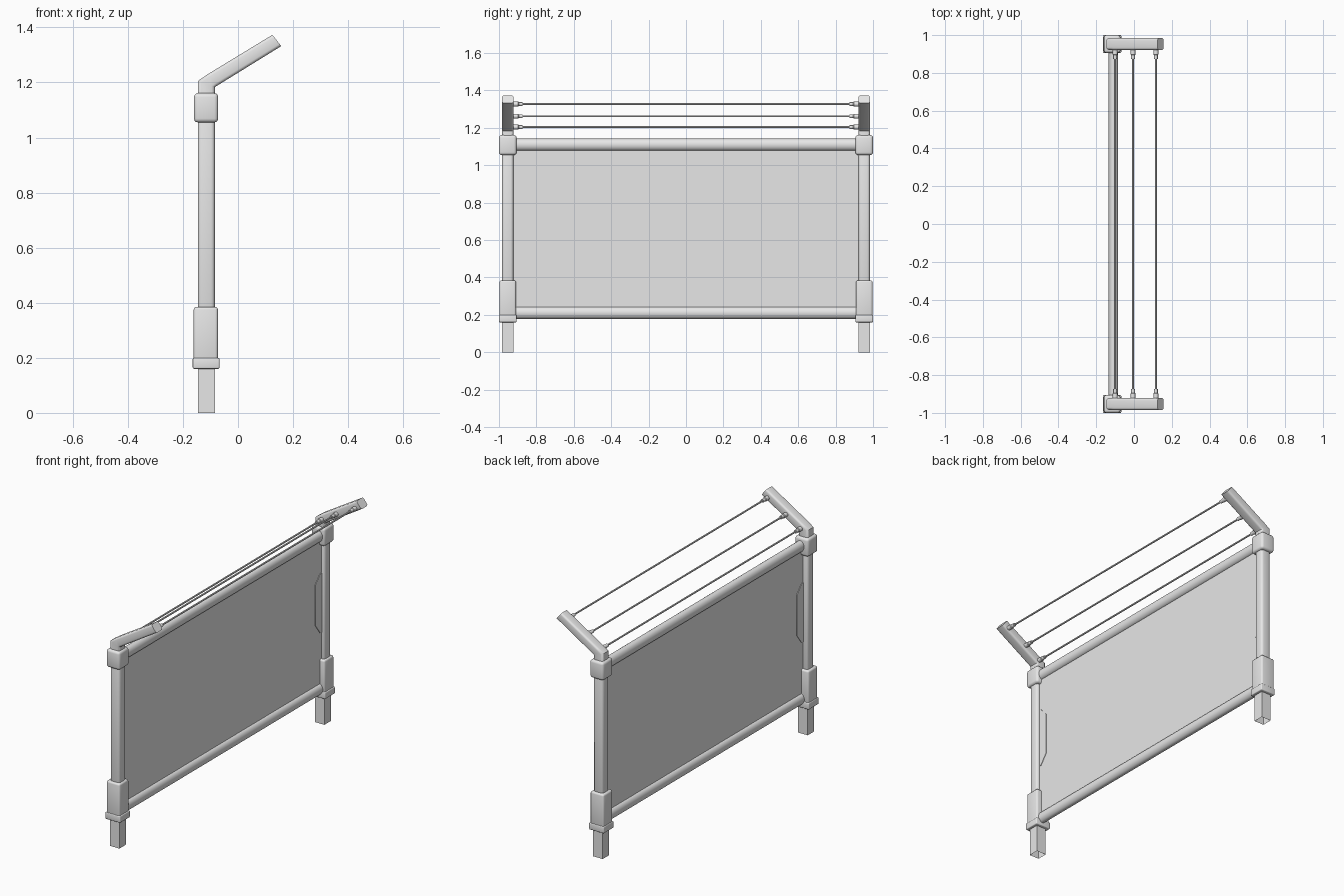
import bpy, bmesh, math
from mathutils import Vector

cube = bpy.data.objects.get("Cube")
if cube:
    bpy.data.objects.remove(cube, do_unlink=True)

grey = bpy.data.materials.new("light_grey")
grey.use_nodes = True
grey.diffuse_color = (0.8, 0.8, 0.8, 1)
grey.node_tree.nodes["Principled BSDF"].inputs["Base Color"].default_value = (0.8, 0.8, 0.8, 1)

POST_X, POST_Y = -0.115, 0.953


def finish(name, bm):
    """Turn a bmesh into a grey object with smooth faces and sharp edges kept."""
    bmesh.ops.recalc_face_normals(bm, faces=bm.faces)
    mesh = bpy.data.meshes.new(name)
    bm.to_mesh(mesh)
    bm.free()
    mesh.materials.append(grey)
    ob = bpy.data.objects.new(name, mesh)
    bpy.context.collection.objects.link(ob)
    bpy.ops.object.select_all(action="DESELECT")
    ob.select_set(True)
    bpy.context.view_layer.objects.active = ob
    bpy.ops.object.shade_smooth_by_angle(angle=math.radians(40))
    return ob


def box(name, centre, size, bevel=0.0, open_ends=False):
    bm = bmesh.new()
    bmesh.ops.create_cube(bm, size=1)
    for v in bm.verts:
        v.co = Vector(c + p * s for c, p, s in zip(centre, v.co, size))
    if open_ends:
        bm.normal_update()
        ends = [f for f in bm.faces if abs(f.normal.z) > 0.9]
        bmesh.ops.delete(bm, geom=ends, context="FACES_ONLY")
    if bevel:
        bmesh.ops.bevel(bm, geom=bm.edges[:], offset=bevel, segments=3,
                        profile=0.5, affect="EDGES", clamp_overlap=True)
    return finish(name, bm)


def loft(name, rings):
    """Skin matching rings of points and cap both ends."""
    bm = bmesh.new()
    loops = [[bm.verts.new(p) for p in ring] for ring in rings]
    n = len(loops[0])
    for a, b in zip(loops, loops[1:]):
        for i in range(n):
            j = (i + 1) % n
            bm.faces.new((a[i], a[j], b[j], b[i]))
    bm.faces.new(loops[0][::-1])
    bm.faces.new(loops[-1])
    return finish(name, bm)


def oval(x, y, z, rx, rz, sides):
    steps = [math.tau * i / sides for i in range(sides)]
    return [(x + rx * math.cos(a), y, z + rz * math.sin(a)) for a in steps]


def rounded_ring(outer, inner, y, half_width):
    """Rounded rectangle spanning two points of the side profile."""
    o, i = (Vector((p[0], y, p[1])) for p in (outer, inner))
    mid, half = (o + i) / 2, (o - i) / 2
    ring = []
    for quarter, (su, sv) in enumerate(((1, 1), (-1, 1), (-1, -1), (1, -1))):
        for step in range(4):
            a = math.radians(90 * quarter + 30 * step)
            u = su * 0.6 + 0.4 * math.cos(a)
            v = sv * 0.6 + 0.4 * math.sin(a)
            ring.append(mid + half * u + Vector((0, half_width * v, 0)))
    return ring


# Side profile of the bent arm: outer and inner edge pairs
ARM = [((-0.146, 1.10), (-0.084, 1.10)), ((-0.146, 1.205), (-0.084, 1.183)),
       ((-0.110, 1.230), (-0.078, 1.187)), ((0.125, 1.373), (0.157, 1.332))]
WIRES = [(-0.100, 1.204), (-0.005, 1.262), (0.116, 1.327)]

for side, label in ((-1, "front"), (1, "back")):
    y = side * POST_Y
    # Posts, sleeves and collars
    box(label + "_post_foot", (POST_X, y, 0.1), (0.062, 0.06, 0.2), open_ends=True)
    box(label + "_post", (POST_X, y, 0.71), (0.062, 0.06, 0.78), 0.014)
    box(label + "_lower_sleeve", (POST_X - 0.002, y, 0.28), (0.088, 0.088, 0.21), 0.01)
    box(label + "_sleeve_lip", (POST_X - 0.001, y, 0.18), (0.097, 0.094, 0.04), 0.005)
    box(label + "_upper_collar", (POST_X - 0.001, y, 1.108), (0.088, 0.094, 0.106), 0.014)
    # Bent arm
    loft(label + "_bent_arm", [rounded_ring(o, i, y, 0.031) for o, i in ARM])
    # Wire ferrules
    for n, (x, z) in enumerate(WIRES, 1):
        stations = ((0.93, 0.013), (0.897, 0.013), (0.894, 0.010), (0.874, 0.010))
        loft(f"{label}_ferrule_{n}",
             [oval(x, side * d, z, r, r, 12) for d, r in stations])
    # Side tabs on the panel
    tab = ((0.925, 0.54), (0.91, 0.54), (0.865, 0.60), (0.865, 0.84), (0.91, 0.89), (0.925, 0.89))
    loft(label + "_panel_tab",
         [[(-0.109 + dx, side * d, z) for d, z in tab] for dx in (-0.008, 0.008)])

# Wires
for n, (x, z) in enumerate(WIRES, 1):
    loft(f"wire_{n}", [oval(x, d, z, 0.005, 0.005, 8) for d in (-0.89, 0.89)])

# Rails and infill panel
for name, z in (("top_rail", 1.11), ("bottom_rail", 0.211)):
    loft(name, [oval(-0.109, d, z, 0.025, 0.032, 20) for d in (-0.93, 0.93)])
box("infill_panel", (-0.109, 0, 0.66), (0.01, 1.86, 0.88))
